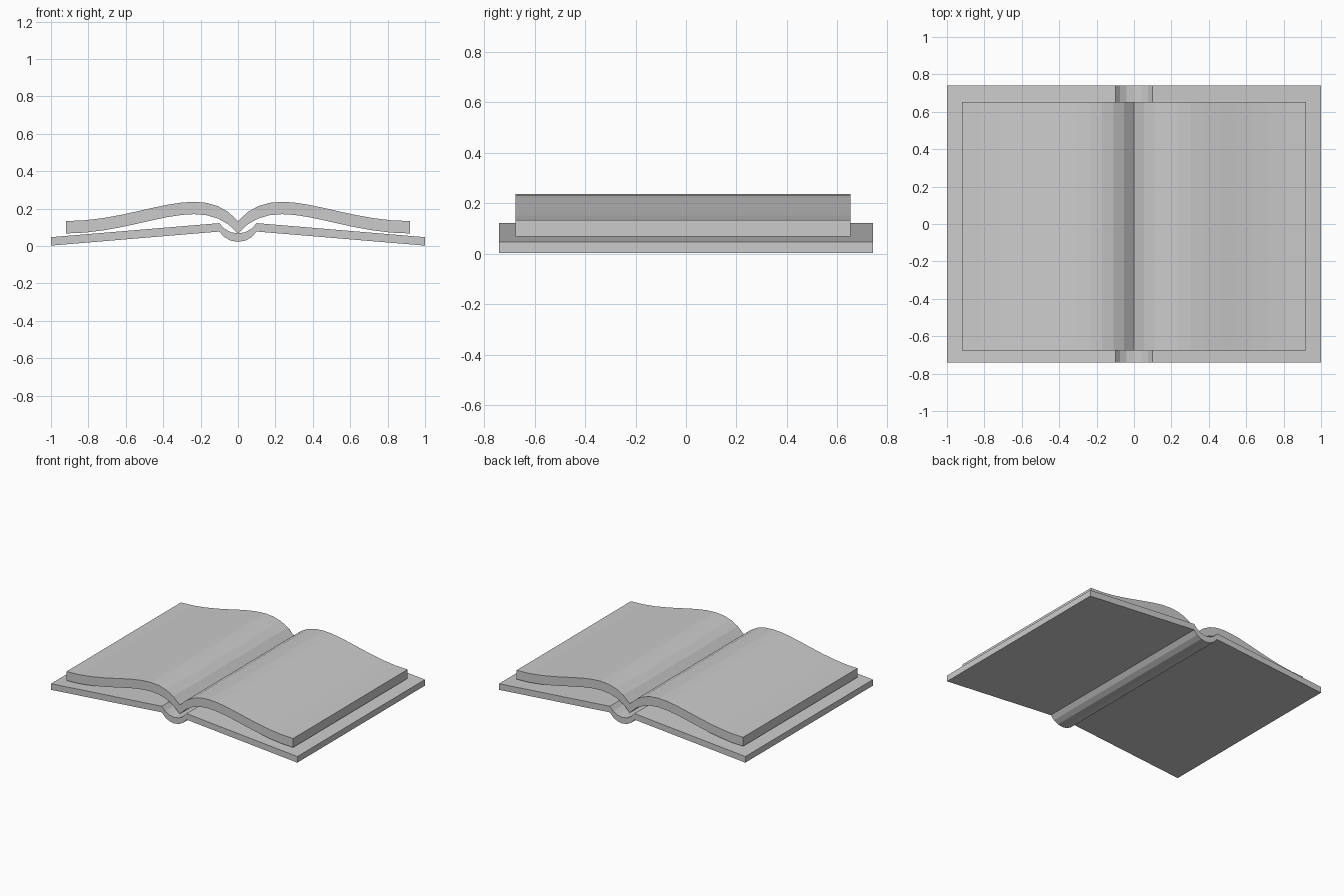
import bpy
import bmesh
import math

cube = bpy.data.objects.get("Cube")
if cube:
    bpy.data.objects.remove(cube, do_unlink=True)

grey = bpy.data.materials.new("light grey")
colour = (0.6, 0.6, 0.6, 1)
grey.diffuse_color = colour
grey.use_nodes = True
grey.node_tree.nodes["Principled BSDF"].inputs["Base Color"].default_value = colour


def slab(name, lower, thickness, y0, y1):
    """Thicken an (x, z) line upwards and extrude it along y."""
    n = len(lower)
    bm = bmesh.new()
    rows = [[bm.verts.new((x, y, z + dz)) for x, z in lower]
            for y, dz in ((y0, 0), (y0, thickness), (y1, thickness), (y1, 0))]
    for a, b in zip(rows, rows[1:] + rows[:1]):
        for i in range(n - 1):
            bm.faces.new((a[i], a[i + 1], b[i + 1], b[i]))
    for i in (0, n - 1):
        bm.faces.new([row[i] for row in rows])
    bmesh.ops.recalc_face_normals(bm, faces=bm.faces)
    mesh = bpy.data.meshes.new(name)
    bm.to_mesh(mesh)
    bm.free()
    mesh.materials.append(grey)
    obj = bpy.data.objects.new(name, mesh)
    bpy.context.collection.objects.link(obj)
    return obj


# Page curve: a cubic Bezier rising from the gutter and settling at the outer edge
PAGE = ((0, 0.067), (0.2, 0.299), (0.505, 0.067), (0.92, 0.067))
STEPS = 12


def bezier(t):
    w = ((1 - t) ** 3, 3 * t * (1 - t) ** 2, 3 * t * t * (1 - t), t ** 3)
    return tuple(sum(k * p[i] for k, p in zip(w, PAGE)) for i in (0, 1))


page_line = [bezier(i / STEPS) for i in range(STEPS + 1)]

# Covers and page blocks on both sides
for side, s in (("left", 1), ("right", -1)):
    slab(side + "_cover", [(s * 0.1, 0.077), (s * 1.0, 0.002)], 0.045, -0.74, 0.74)
    slab(side + "_pages", [(s * x, z) for x, z in page_line], 0.066, -0.675, 0.652)

# Rounded spine joining the covers
R = 0.118
HALF = math.asin(0.1 / R)
spine_line = [(R * math.sin(a), 0.14 - R * math.cos(a))
              for a in (HALF * (i / 3 - 1) for i in range(7))]
slab("spine", spine_line, 0.045, -0.74, 0.74)
